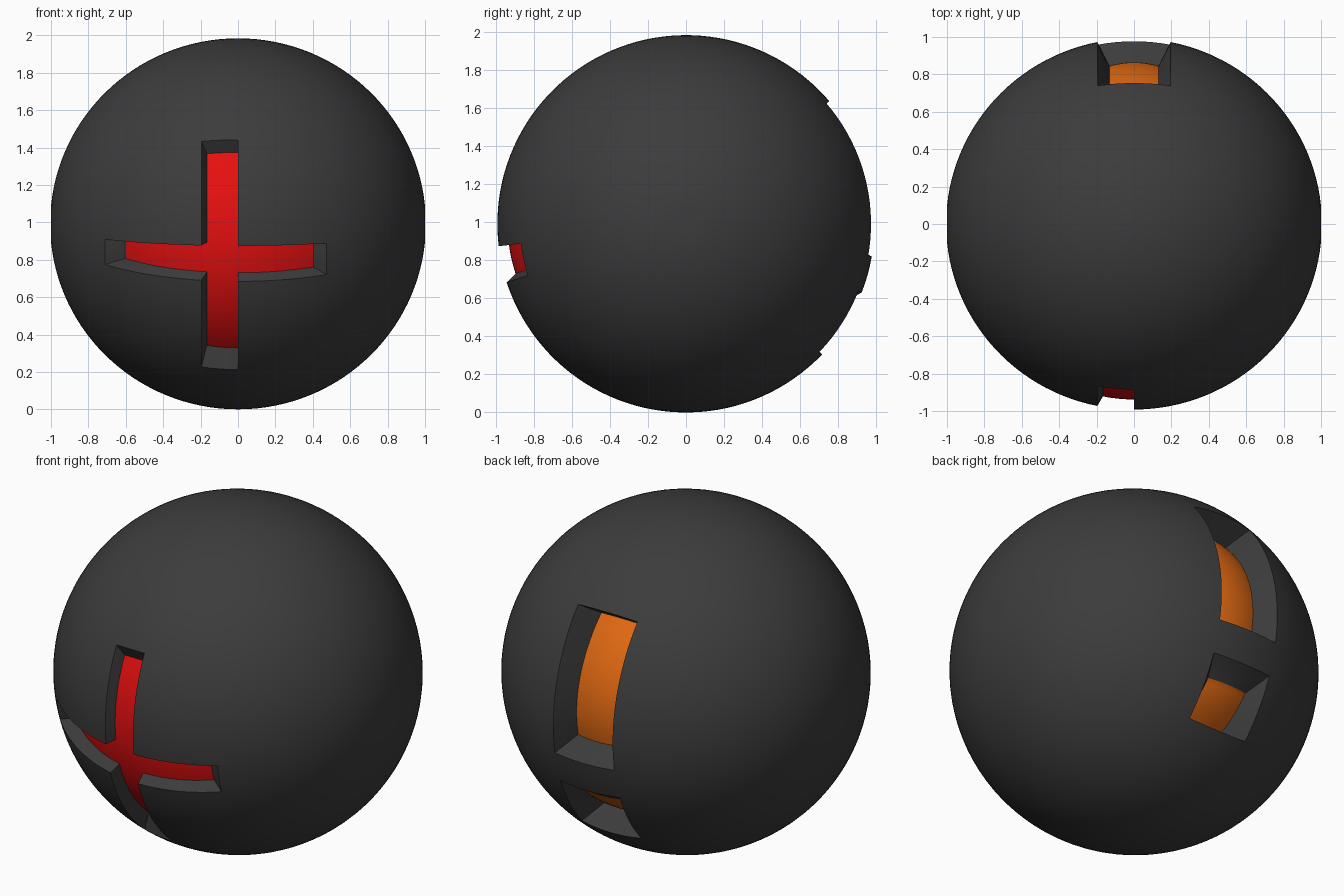
import bpy, bmesh, math

if "Cube" in bpy.data.objects:
    bpy.data.objects.remove(bpy.data.objects["Cube"])

R, RX, CZ = 0.992, 1.0045, 0.992      # radius, half length to the sides, centre height
STEP, SUB, TILT = 5.625, 2, -1.2      # panel grid in degrees, subdivision, tilt about x
NLON, NLAT = 64 * SUB, 32 * SUB


def material(name, rgb):
    m = bpy.data.materials.new(name)
    m.diffuse_color = (*rgb, 1)
    m.use_nodes = True
    m.node_tree.nodes["Principled BSDF"].inputs["Base Color"].default_value = m.diffuse_color
    return m


mats = [material("charcoal", (0.045, 0.045, 0.045)),
        material("red", (0.8, 0.005, 0.005)),
        material("orange", (0.75, 0.14, 0.006))]


# Where each recess floor lies, relative to the outer surface
def front_floor(p):
    return (p[0] * 0.85, p[1] * 0.85 - 0.095, p[2] * 0.85)


def back_floor(zc, s):
    return lambda p: (p[0] * 0.667, p[1] - 0.127, zc + (p[2] - zc) * s)


# Recesses: grid rectangles (lat0, lat1, lon0, lon1), floor rule, material
recesses = [
    ([(-2, 0, -9, 5), (-8, 5, -3, -1)], front_floor, 1),       # front cross
    ([(-2, 2, 25, 34)], back_floor(0.23, 0.8), 2),             # upper back slot
    ([(-2, 2, 36, 40)], back_floor(-0.51, 0.5), 2),            # lower back slot
]


def region(i, k):
    """Recess number of the grid cell, or None for the plain shell."""
    lat = (i + 0.5) / SUB - 16
    lon = (k + 0.5) / SUB
    for n, (rects, _, _) in enumerate(recesses):
        for a0, a1, b0, b1 in rects:
            if a0 < lat < a1 and any(b0 < lon + w < b1 for w in (0, -64)):
                return n
    return None


def point(i, k):
    """Point on the ball; its poles point sideways and are slightly flat."""
    la = math.radians((i / SUB - 16) * STEP)
    lo = math.radians(k / SUB * STEP + TILT)
    cap = math.sin(math.radians(15 * STEP))
    x = max(-cap, min(cap, math.sin(la))) * RX
    r = R * math.cos(la)
    return (x, -r * math.cos(lo), r * math.sin(lo))


bm = bmesh.new()
cache = {}


def vert(i, k, n=None):
    k %= NLON
    if i in (0, NLAT):
        k = 0
    key = (i, k, n)
    if key not in cache:
        p = point(i, k)
        if n is not None:
            p = recesses[n][1](p)
        cache[key] = bm.verts.new((p[0], p[1], p[2] + CZ))
    return cache[key]


def face(verts, mat=0):
    f = bm.faces.new(list(dict.fromkeys(verts)))
    f.material_index = mat


for i in range(NLAT):
    for k in range(NLON):
        n = region(i, k)
        corners = [(i, k), (i + 1, k), (i + 1, k + 1), (i, k + 1)]
        # shell or recess floor
        face([vert(*c, n) for c in corners], 0 if n is None else recesses[n][2])
        if n is None:
            continue
        # recess walls along the border
        around = [(i, k - 1), (i + 1, k), (i, k + 1), (i - 1, k)]
        for s, (ni, nk) in enumerate(around):
            if region(ni, nk % NLON) != n:
                a, b = corners[s], corners[(s + 1) % 4]
                face([vert(*a), vert(*b), vert(*b, n), vert(*a, n)])

bmesh.ops.recalc_face_normals(bm, faces=bm.faces[:])
mesh = bpy.data.meshes.new("ball_shell")
bm.to_mesh(mesh)
bm.free()
for m in mats:
    mesh.materials.append(m)
ball = bpy.data.objects.new("ball_shell", mesh)
bpy.context.collection.objects.link(ball)
bpy.context.view_layer.objects.active = ball
ball.select_set(True)
bpy.ops.object.shade_smooth_by_angle(angle=math.radians(30))
